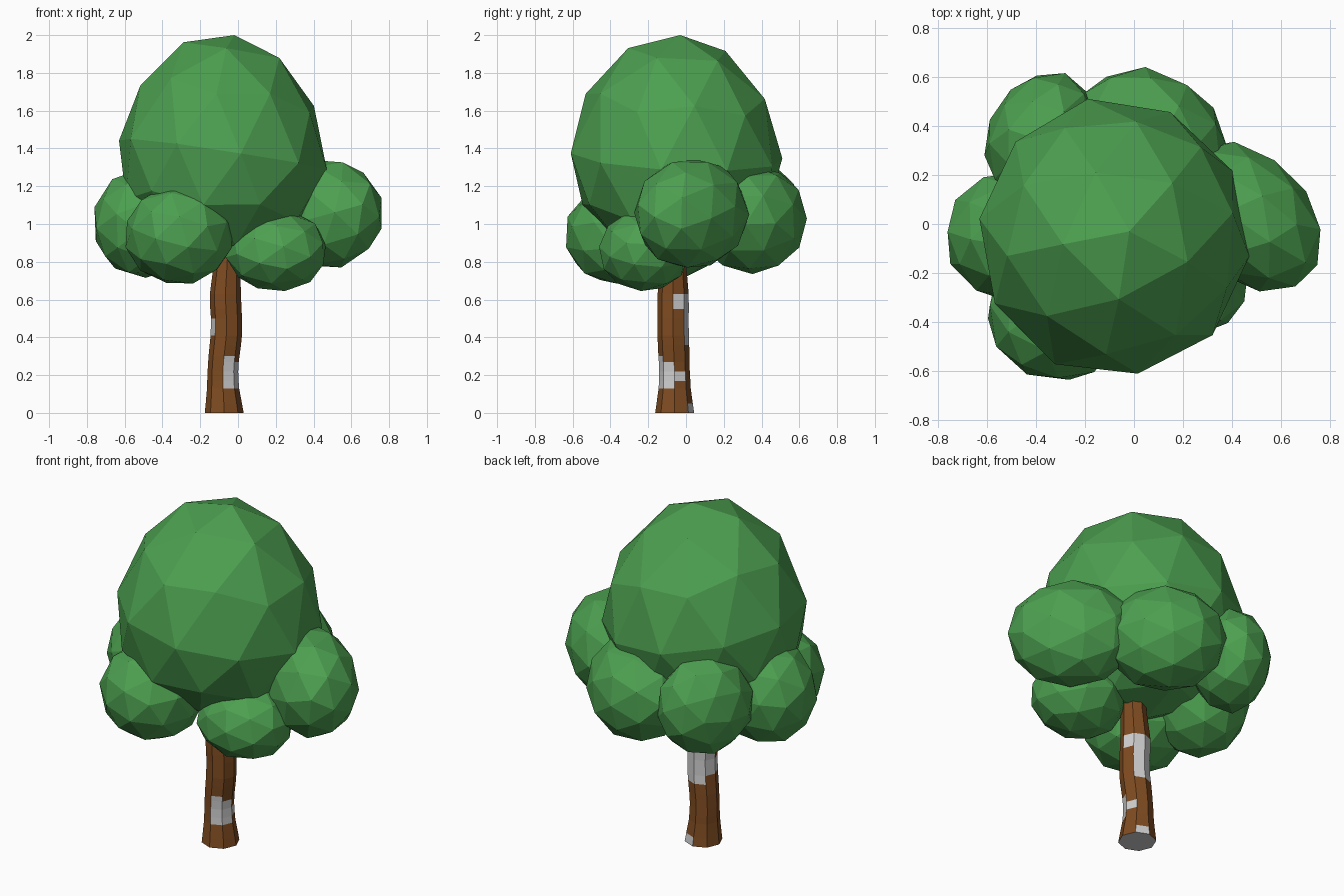
import bpy, bmesh, random
from math import sin, cos, radians
from mathutils import Euler

cube = bpy.data.objects.get("Cube")
if cube:
    bpy.data.objects.remove(cube, do_unlink=True)


def make_material(name, color):
    mat = bpy.data.materials.new(name)
    mat.use_nodes = True
    mat.diffuse_color = (*color, 1)
    bsdf = mat.node_tree.nodes["Principled BSDF"]
    bsdf.inputs["Base Color"].default_value = (*color, 1)
    bsdf.inputs["Roughness"].default_value = 0.9
    return mat


LEAF = make_material("leaf green", (0.073, 0.35, 0.08))
BARK = make_material("bark brown", (0.21, 0.071, 0.015))
PALE = make_material("pale bark", (0.62, 0.62, 0.62))


def finish(bm, name, materials):
    bmesh.ops.recalc_face_normals(bm, faces=bm.faces)
    mesh = bpy.data.meshes.new(name)
    bm.to_mesh(mesh)
    bm.free()
    for mat in materials:
        mesh.materials.append(mat)
    obj = bpy.data.objects.new(name, mesh)
    bpy.context.collection.objects.link(obj)
    return obj


def leaf_clump(name, center, size, drop, turn, rng, skew=0.0, taper=0.0):
    """Faceted ball: half sizes in x, y and upward, and its own depth below the waist."""
    bm = bmesh.new()
    bmesh.ops.create_icosphere(bm, subdivisions=2, radius=1)
    matrix = Euler(turn).to_matrix()
    for v in bm.verts:
        v.co = matrix @ v.co * (1 + rng.uniform(-0.015, 0.015))
        v.co.y += skew * v.co.x
        narrow = 1 - taper * max(v.co.z, 0)
        v.co.x *= narrow
        v.co.y *= narrow
    # Scale each axis so the clump exactly fills its box
    for axis in range(3):
        low = min(v.co[axis] for v in bm.verts)
        high = max(v.co[axis] for v in bm.verts)
        for v in bm.verts:
            unit = (v.co[axis] - low) / (high - low) * 2 - 1
            reach = drop if axis == 2 and unit < 0 else size[axis]
            v.co[axis] = center[axis] + unit * reach
    return finish(bm, name, [LEAF])


# Egg-shaped crown, widest below the middle
leaf_clump("crown", (-0.08, -0.05, 1.36), (0.55, 0.56, 0.64), 0.55,
           (-0.1, 0.1, -0.45), random.Random(4), taper=0.1)

# Ring of smaller clumps: centre, half sizes, skew
clumps = {
    "left_clump": ((0.46, 0.03, 1.055), (0.30, 0.305, 0.285), -0.35),
    "back_left_clump": ((0.07, 0.345, 1.025), (0.31, 0.295, 0.29), -0.2),
    "back_right_clump": ((-0.38, 0.36, 1.05), (0.23, 0.255, 0.28), 0.2),
    "right_clump": ((-0.50, -0.05, 1.005), (0.26, 0.26, 0.29), 0.0),
    "front_right_clump": ((-0.31, -0.36, 0.945), (0.285, 0.275, 0.26), 0.0),
    "front_left_clump": ((0.20, -0.22, 0.86), (0.265, 0.24, 0.215), 0.0),
}
for seed, (name, (center, size, skew)) in enumerate(clumps.items()):
    rng = random.Random(seed + 10)
    turn = [rng.uniform(-3, 3) for _ in range(3)]
    leaf_clump(name, center, size, size[2], turn, rng, skew=skew)

# Crooked eight-sided trunk: height, centre x, centre y, radius
RINGS = [
    (0.0, -0.073, -0.06, 0.103), (0.05, -0.075, -0.06, 0.096),
    (0.13, -0.079, -0.06, 0.085), (0.17, -0.08, -0.06, 0.083),
    (0.22, -0.08, -0.061, 0.081), (0.27, -0.077, -0.063, 0.081),
    (0.3, -0.074, -0.064, 0.082), (0.36, -0.067, -0.066, 0.083),
    (0.41, -0.062, -0.068, 0.083), (0.5, -0.061, -0.068, 0.082),
    (0.55, -0.064, -0.068, 0.083), (0.63, -0.067, -0.068, 0.082),
    (0.8, -0.057, -0.07, 0.07), (0.95, -0.055, -0.07, 0.062),
]
SIDES = 8
# Pale patches: sides covered (counted from +x towards the back), low and high z
PATCHES = [
    ((6,), 0.13, 0.3),
    ((7,), 0.13, 0.27),
    ((0,), 0.17, 0.22),
    ((1, 2), 0.36, 0.63),
    ((3,), 0.41, 0.63),
    ((4,), 0.41, 0.5),
    ((0,), 0.55, 0.63),
    ((1,), 0.0, 0.05),
]

bm = bmesh.new()
loops = []
for z, x, y, r in RINGS:
    angles = [radians(360 / SIDES * i) for i in range(SIDES)]
    loops.append([bm.verts.new((x + r * cos(a), y + r * sin(a), z)) for a in angles])
for k in range(len(RINGS) - 1):
    middle = (RINGS[k][0] + RINGS[k + 1][0]) / 2
    for i in range(SIDES):
        j = (i + 1) % SIDES
        face = bm.faces.new((loops[k][i], loops[k][j], loops[k + 1][j], loops[k + 1][i]))
        face.material_index = int(any(i in s and lo < middle < hi for s, lo, hi in PATCHES))
bm.faces.new(loops[0]).material_index = 1
bm.faces.new(loops[-1])
finish(bm, "trunk", [BARK, PALE])
